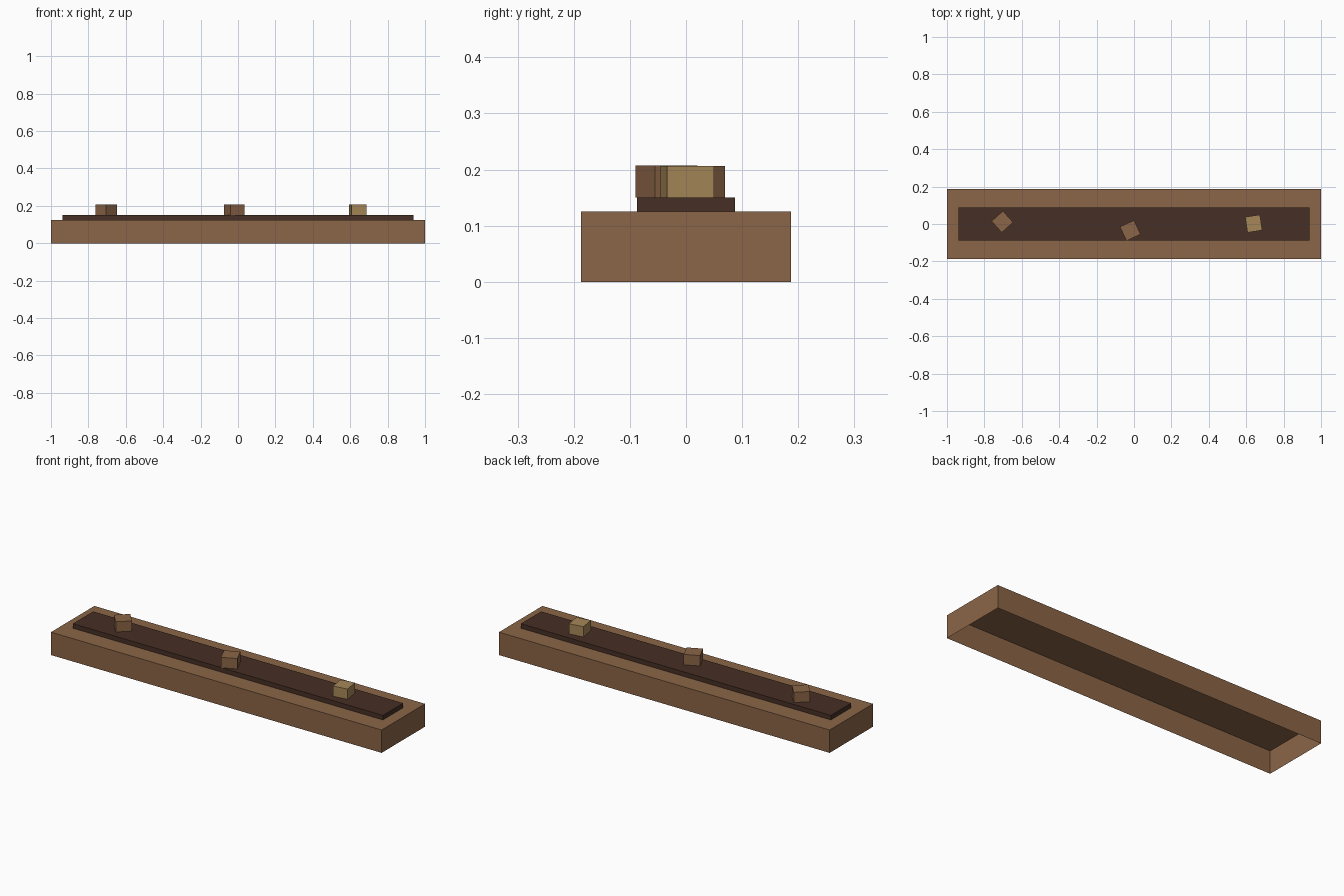
import bpy, bmesh
from math import radians
from mathutils import Matrix

cube = bpy.data.objects.get("Cube")
if cube:
    bpy.data.objects.remove(cube, do_unlink=True)


def linear(c):
    c /= 255
    return c / 12.92 if c <= 0.04045 else ((c + 0.055) / 1.055) ** 2.4


def material(name, *rgb):
    col = [linear(c) for c in rgb] + [1]
    m = bpy.data.materials.new(name)
    m.use_nodes = True
    m.diffuse_color = col
    bsdf = m.node_tree.nodes["Principled BSDF"]
    bsdf.inputs["Base Color"].default_value = col
    bsdf.inputs["Roughness"].default_value = 0.9
    return m


def open_box(name, mat, size, base, turn=0):
    """Box standing on base, with an open underside."""
    bm = bmesh.new()
    bmesh.ops.create_cube(bm, size=1)
    bottom = [f for f in bm.faces if f.normal.z < -0.5]
    bmesh.ops.delete(bm, geom=bottom, context='FACES_ONLY')
    bmesh.ops.translate(bm, verts=bm.verts, vec=(0, 0, 0.5))
    bmesh.ops.scale(bm, verts=bm.verts, vec=size)
    bmesh.ops.transform(bm, verts=bm.verts,
                        matrix=Matrix.Rotation(radians(turn), 4, 'Z'))
    me = bpy.data.meshes.new(name)
    bm.to_mesh(me)
    bm.free()
    me.materials.append(mat)
    ob = bpy.data.objects.new(name, me)
    ob.location = base
    bpy.context.collection.objects.link(ob)
    return ob


wood = material("brown wood", 139, 101, 71)
soil = material("dark soil", 70, 47, 37)
tan = material("pale tan", 166, 135, 88)

# Trough body and raised strip of soil
open_box("planter_body", wood, (2, 0.375, 0.125), (0, 0, 0))
open_box("soil_strip", soil, (1.875, 0.175, 0.025), (0, 0, 0.125))

# Small blocks lying on the soil at different angles
open_box("right_block", wood, (0.082, 0.082, 0.056), (-0.704, 0.012, 0.15), 42)
open_box("middle_block", wood, (0.083, 0.083, 0.057), (-0.02, -0.035, 0.15), 25)
open_box("left_block", tan, (0.08, 0.084, 0.056), (0.64, 0.002, 0.15), 8.7)
